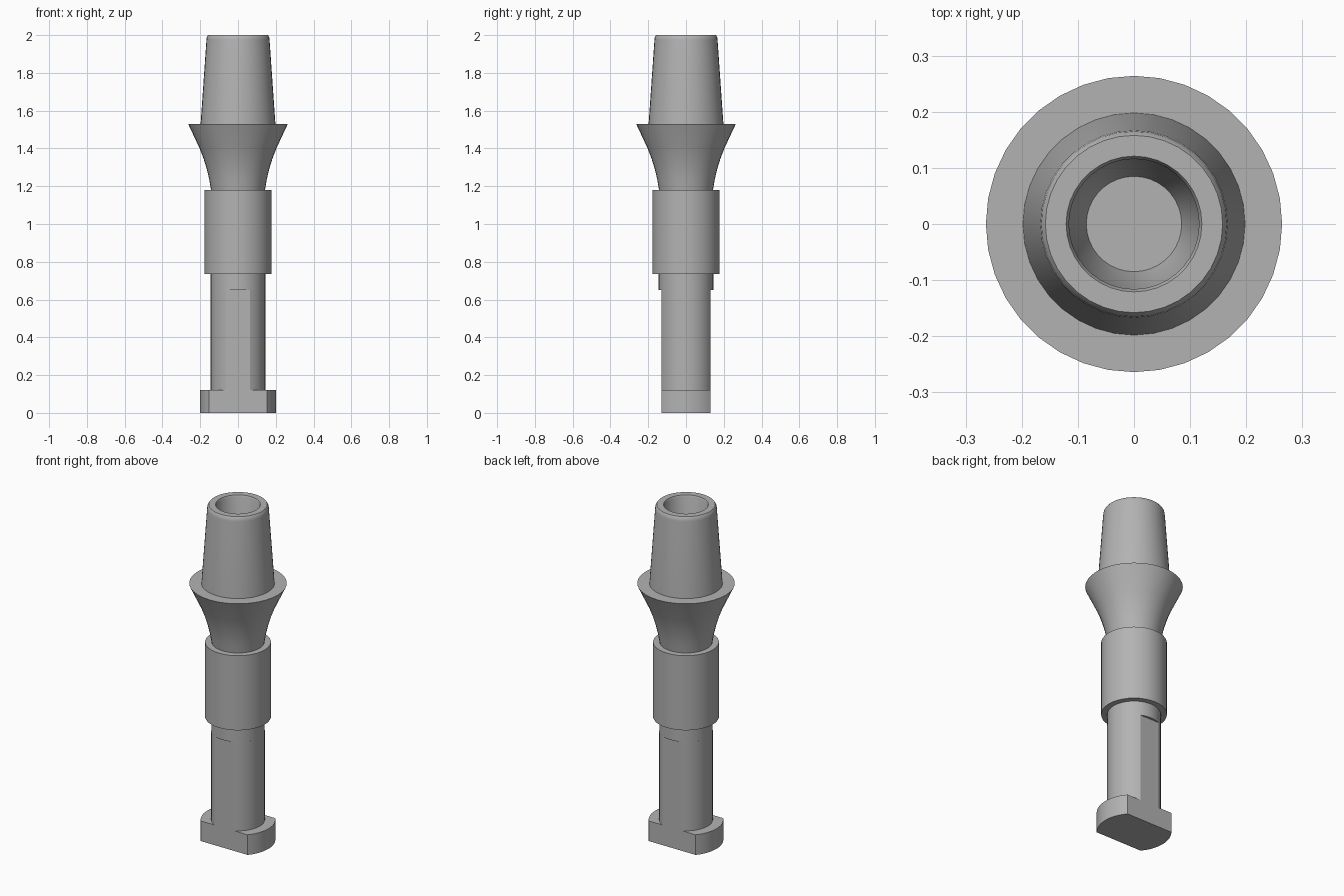
import bpy, bmesh, math
from math import sin, cos, pi, asin

cube = bpy.data.objects.get("Cube")
if cube:
    bpy.data.objects.remove(cube, do_unlink=True)

SEGMENTS = 36
FLAT = 0.13  # half width across the milled flats

metal = bpy.data.materials.new("grey metal")
metal.use_nodes = True
colour = (0.45, 0.45, 0.45, 1)
metal.diffuse_color = colour
metal.node_tree.nodes["Principled BSDF"].inputs["Base Color"].default_value = colour


def finish(bm, name):
    bmesh.ops.recalc_face_normals(bm, faces=bm.faces)
    mesh = bpy.data.meshes.new(name)
    bm.to_mesh(mesh)
    bm.free()
    mesh.materials.append(metal)
    obj = bpy.data.objects.new(name, mesh)
    bpy.context.collection.objects.link(obj)
    bpy.ops.object.select_all(action="DESELECT")
    obj.select_set(True)
    bpy.context.view_layer.objects.active = obj
    bpy.ops.object.shade_smooth_by_angle(angle=math.radians(30))
    return obj


def loft(name, rings):
    """Bridge equal-sized rings of points and cap both ends."""
    bm = bmesh.new()
    loops = [[bm.verts.new(p) for p in ring] for ring in rings]
    n = len(loops[0])
    for a, b in zip(loops, loops[1:]):
        for i in range(n):
            j = (i + 1) % n
            bm.faces.new((a[i], a[j], b[j], b[i]))
    bm.faces.new(loops[0][::-1])
    bm.faces.new(loops[-1])
    return finish(bm, name)


def turned(name, profile):
    """Lathe part from (radius, height) points."""
    angles = [2 * pi * i / SEGMENTS for i in range(SEGMENTS)]
    return loft(name, [[(r * cos(a), r * sin(a), z) for a in angles]
                       for r, z in profile])


def flatted(name, r, z0, z1, steps=14):
    """Round bar with flats milled on front and back."""
    limit = asin(FLAT / r)
    arc = [-limit + 2 * limit * i / steps for i in range(steps + 1)]
    outline = [a + turn for turn in (0, pi) for a in arc]
    return loft(name, [[(r * cos(a), r * sin(a), z) for a in outline]
                       for z in (z0, z1)])


# Locking foot and shaft
flatted("locking_foot", 0.202, 0, 0.12)
flatted("flatted_shaft", 0.145, 0.12, 0.65)
turned("shaft_shoulder", [(0.145, 0.65), (0.145, 0.735)])

# Collar around the middle
turned("collar", [(0.178, 0.735), (0.178, 1.18)])

# Flared neck, tapered post and its hollow bore
turned("flared_post", [
    (0.143, 1.18), (0.152, 1.235), (0.165, 1.29), (0.182, 1.345),
    (0.203, 1.4), (0.264, 1.53), (0.198, 1.53),
    (0.167, 1.975), (0.165, 1.99), (0.158, 2.0),
    (0.121, 2.0), (0.116, 1.99), (0.115, 1.45), (0.085, 1.35)])
